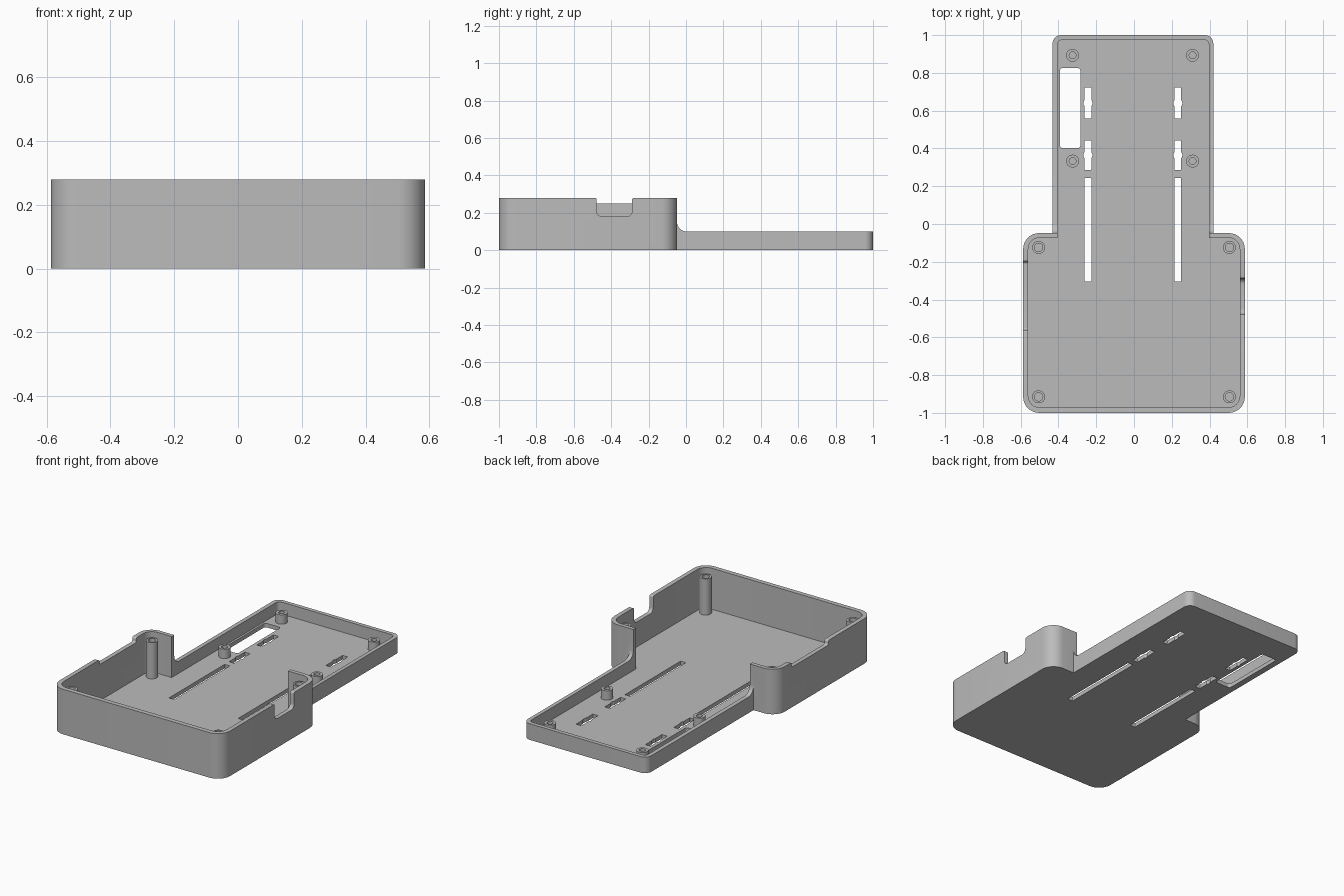
import bpy, bmesh
from math import pi, cos, sin
from mathutils import Vector

cube = bpy.data.objects.get("Cube")
if cube:
    bpy.data.objects.remove(cube, do_unlink=True)

grey = bpy.data.materials.new("plain grey")
grey.use_nodes = True
GREY = (0.5, 0.5, 0.5, 1)
grey.diffuse_color = GREY
grey.node_tree.nodes["Principled BSDF"].inputs["Base Color"].default_value = GREY

FLOOR, TALL, LOW, LID = 0.025, 0.28, 0.10, 0.25


def finish(bm, name):
    bmesh.ops.recalc_face_normals(bm, faces=bm.faces)
    mesh = bpy.data.meshes.new(name)
    bm.to_mesh(mesh)
    bm.free()
    mesh.materials.append(grey)
    obj = bpy.data.objects.new(name, mesh)
    bpy.context.collection.objects.link(obj)
    return obj


def arc(cx, cy, r, start, end, steps=8):
    return [(cx + r * cos(start + (end - start) * i / steps),
             cy + r * sin(start + (end - start) * i / steps)) for i in range(steps + 1)]


def rounded(x0, x1, y0, y1, r):
    """Rounded rectangle outline."""
    corners = [(x1 - r, y1 - r), (x0 + r, y1 - r), (x0 + r, y0 + r), (x1 - r, y0 + r)]
    return [p for i, (cx, cy) in enumerate(corners)
            for p in arc(cx, cy, r, i * pi / 2, (i + 1) * pi / 2)]


def prism(name, outline, lo, hi, along_x=False):
    """Extrude an outline up z, or a y-z outline along x."""
    bm = bmesh.new()
    verts = [bm.verts.new((lo, a, b) if along_x else (a, b, lo)) for a, b in outline]
    face = bm.faces.new(verts)
    grown = bmesh.ops.extrude_face_region(bm, geom=[face])["geom"]
    step = Vector((hi - lo, 0, 0) if along_x else (0, 0, hi - lo))
    bmesh.ops.translate(bm, vec=step, verts=[v for v in grown if isinstance(v, bmesh.types.BMVert)])
    return finish(bm, name)


def combine(target, tool, operation="DIFFERENCE"):
    """Apply a boolean and remove its helper."""
    tool.hide_render = True
    mod = target.modifiers.new("bool", "BOOLEAN")
    mod.operation, mod.solver, mod.object = operation, "EXACT", tool
    bpy.context.view_layer.objects.active = target
    bpy.ops.object.modifier_apply(modifier=mod.name)
    bpy.data.objects.remove(tool, do_unlink=True)


def smooth(obj):
    bpy.ops.object.select_all(action="DESELECT")
    obj.select_set(True)
    bpy.context.view_layer.objects.active = obj
    bpy.ops.object.shade_smooth_by_angle(angle=pi / 6)


# Deep box joined to the shallow tray
shell = prism("case_shell", rounded(-0.587, 0.587, -1, -0.048, 0.085), 0, TALL)
combine(shell, prism("tray", rounded(-0.431, 0.42, -0.5, 1, 0.045), 0, LOW), "UNION")

# Curved risers where the tray rim meets the tall wall
riser = [(-0.06, LOW - 0.03), (0.002, LOW - 0.03)] + arc(0.002, LOW + 0.05, 0.05, -pi / 2, -pi) + [(-0.06, LOW + 0.05)]
for x0, x1 in ((-0.431, -0.38), (0.37, 0.42)):
    combine(shell, prism("riser", riser, x0, x1, True), "UNION")

# Hollow interiors
combine(shell, prism("box_hollow", rounded(-0.56, 0.56, -0.971, -0.073, 0.06), FLOOR, 1))
combine(shell, prism("tray_hollow", rounded(-0.405, 0.396, -0.5, 0.975, 0.025), FLOOR, 1))


# Side wall cut-outs, with softened top corners
def notch(y0, y1, z, r, lip):
    return ([(y1 + lip, 0.4)] + arc(y1 + lip, TALL - lip, lip, pi / 2, pi, 4)
            + arc(y1 - r, z + r, r, 0, -pi / 2) + arc(y0 + r, z + r, r, -pi / 2, -pi)
            + arc(y0 - lip, TALL - lip, lip, 0, pi / 2, 4) + [(y0 - lip, 0.4)])


combine(shell, prism("port_notch", notch(-0.478, -0.288, 0.18, 0.03, 0.01), 0.5, 0.7, True))
combine(shell, prism("rim_notch", notch(-0.56, -0.2, LID, 0.012, 0.012), -0.7, -0.5, True))

# Floor window, long slots and keyhole slots
combine(shell, prism("window", rounded(-0.392, -0.284, 0.402, 0.826, 0.015), -0.1, 0.1))
for x in (-0.244, 0.232):
    for y0, y1 in ((-0.304, 0.243), (0.286, 0.442), (0.558, 0.722)):
        combine(shell, prism("slot", rounded(x - 0.018, x + 0.018, y0, y1, 0.003), -0.1, 0.1))
        if y1 > 0.3:
            hole = arc(x, (y0 + y1) / 2, 0.024, 0, 2 * pi, 24)[:-1]
            combine(shell, prism("keyhole", hole, -0.1, 0.1))
smooth(shell)


def post(name, x, y, top, outer, inner):
    """Hollow screw post turned about its axis."""
    bm = bmesh.new()
    base = FLOOR - 0.005
    profile = [(outer, base), (outer, top), (inner, top), (inner, FLOOR + 0.005), (0, FLOOR + 0.005)]
    verts = [bm.verts.new((x + r, y, z)) for r, z in profile]
    edges = [bm.edges.new(pair) for pair in zip(verts, verts[1:])]
    bmesh.ops.spin(bm, geom=verts + edges, cent=(x, y, 0), axis=(0, 0, 1), angle=2 * pi, steps=32)
    bmesh.ops.remove_doubles(bm, verts=bm.verts, dist=0.0001)
    smooth(finish(bm, name))


# Screw posts
for side, box_x, tray_x in (("right", -0.505, -0.325), ("left", 0.505, 0.31)):
    for end, box_y, tray_y in (("front", -0.915, 0.333), ("back", -0.124, 0.893)):
        post(f"box_post_{end}_{side}", box_x, box_y, LID, 0.034, 0.022)
        post(f"tray_post_{end}_{side}", tray_x, tray_y, 0.083, 0.034, 0.018)
